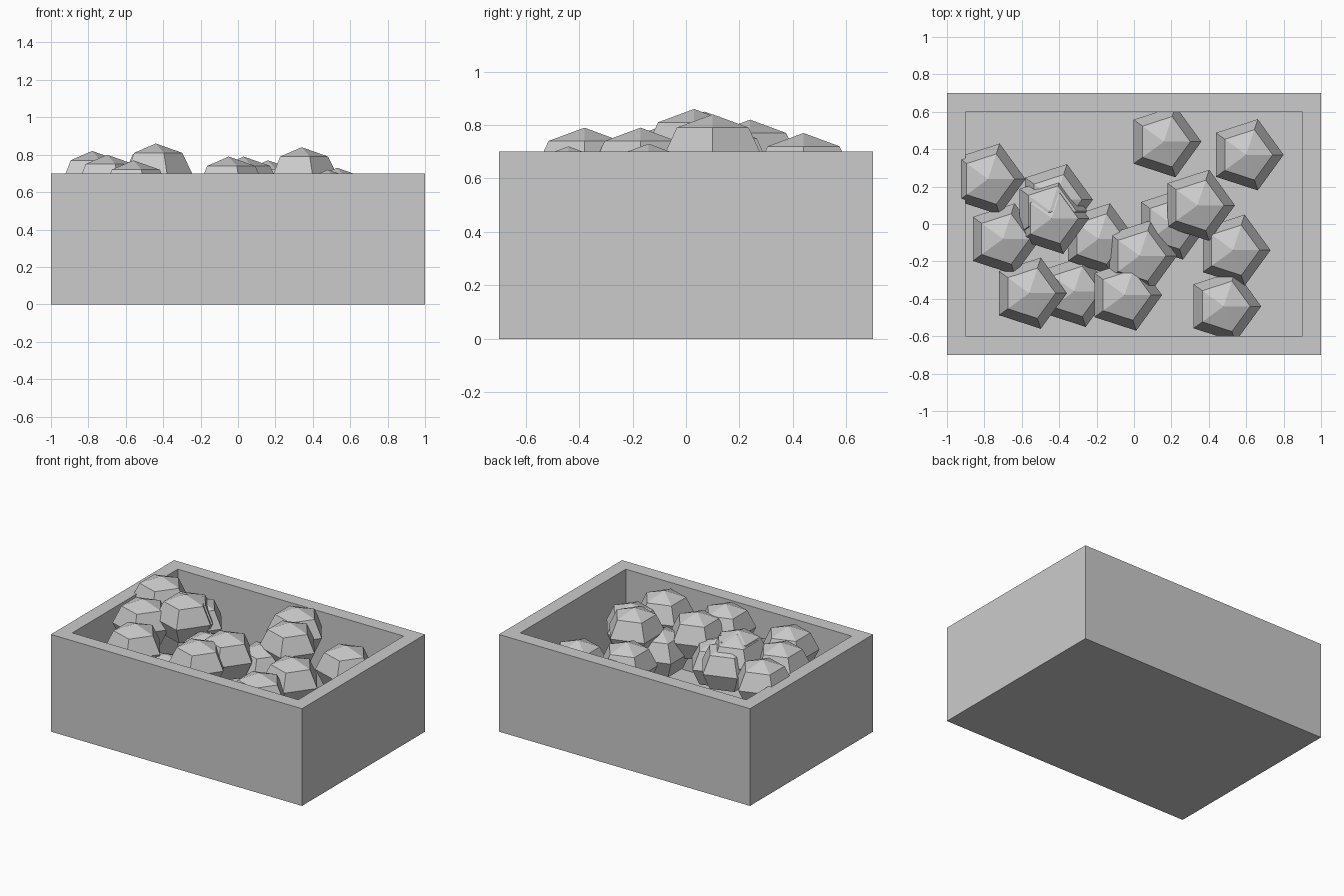
import bpy
import bmesh
from mathutils import Matrix

cube = bpy.data.objects.get("Cube")
if cube:
    bpy.data.objects.remove(cube, do_unlink=True)

GREY = (0.6, 0.6, 0.6, 1)
grey = bpy.data.materials.new("light grey")
grey.use_nodes = True
grey.diffuse_color = GREY
grey.node_tree.nodes["Principled BSDF"].inputs["Base Color"].default_value = GREY


def add_object(name, bm):
    mesh = bpy.data.meshes.new(name)
    bm.to_mesh(mesh)
    bm.free()
    mesh.materials.append(grey)
    obj = bpy.data.objects.new(name, mesh)
    bpy.context.collection.objects.link(obj)
    return obj


# Open crate: a block with its top inset and pushed down to the floor
LENGTH, WIDTH, HEIGHT, WALL = 2, 1.4, 0.7, 0.1
bm = bmesh.new()
bmesh.ops.create_cube(bm, size=1)
bmesh.ops.transform(bm, verts=bm.verts, matrix=Matrix.Translation((0, 0, HEIGHT / 2))
                    @ Matrix.Diagonal((LENGTH, WIDTH, HEIGHT, 1)))
top = max(bm.faces, key=lambda f: f.calc_center_median().z)
bmesh.ops.inset_individual(bm, faces=[top], thickness=WALL, use_even_offset=True)
well = bmesh.ops.extrude_discrete_faces(bm, faces=[top])["faces"][0]
bmesh.ops.translate(bm, verts=well.verts, vec=(0, 0, WALL - HEIGHT))
add_object("crate", bm)

# Five-sided lumps piled in the crate: x, y and height of the tip
RADIUS, HALF_HEIGHT = 0.2, 0.17
TIPS = [
    (0.16, 0.44, 0.77), (0.6, 0.37, 0.64), (-0.78, 0.24, 0.82),
    (-0.7, -0.08, 0.8), (-0.56, -0.37, 0.77), (-0.32, -0.36, 0.61),
    (-0.05, -0.38, 0.79), (0.03, -0.17, 0.79), (-0.19, -0.08, 0.69),
    (0.2, 0, 0.69), (0.34, 0.1, 0.84), (0.53, -0.14, 0.73),
    (0.48, -0.44, 0.72), (-0.44, 0.03, 0.86), (-0.45, 0.07, 0.85),
    (-0.42, 0.13, 0.8),
]
for i, (x, y, tip) in enumerate(TIPS, 1):
    bm = bmesh.new()
    bmesh.ops.create_uvsphere(bm, u_segments=5, v_segments=4, radius=RADIUS)
    # Turn the lump so that one corner points along +x
    corner = max(bm.verts, key=lambda v: v.co.xy.length)
    turn = Matrix.Rotation(-corner.co.xy.to_3d().to_track_quat('X', 'Z').to_euler().z, 4, 'Z')
    squash = Matrix.Diagonal((1, 1, HALF_HEIGHT / RADIUS, 1))
    bmesh.ops.transform(bm, verts=bm.verts, matrix=squash @ turn)
    lump = add_object(f"lump_{i}", bm)
    lump.location = (x, y, tip - HALF_HEIGHT)
